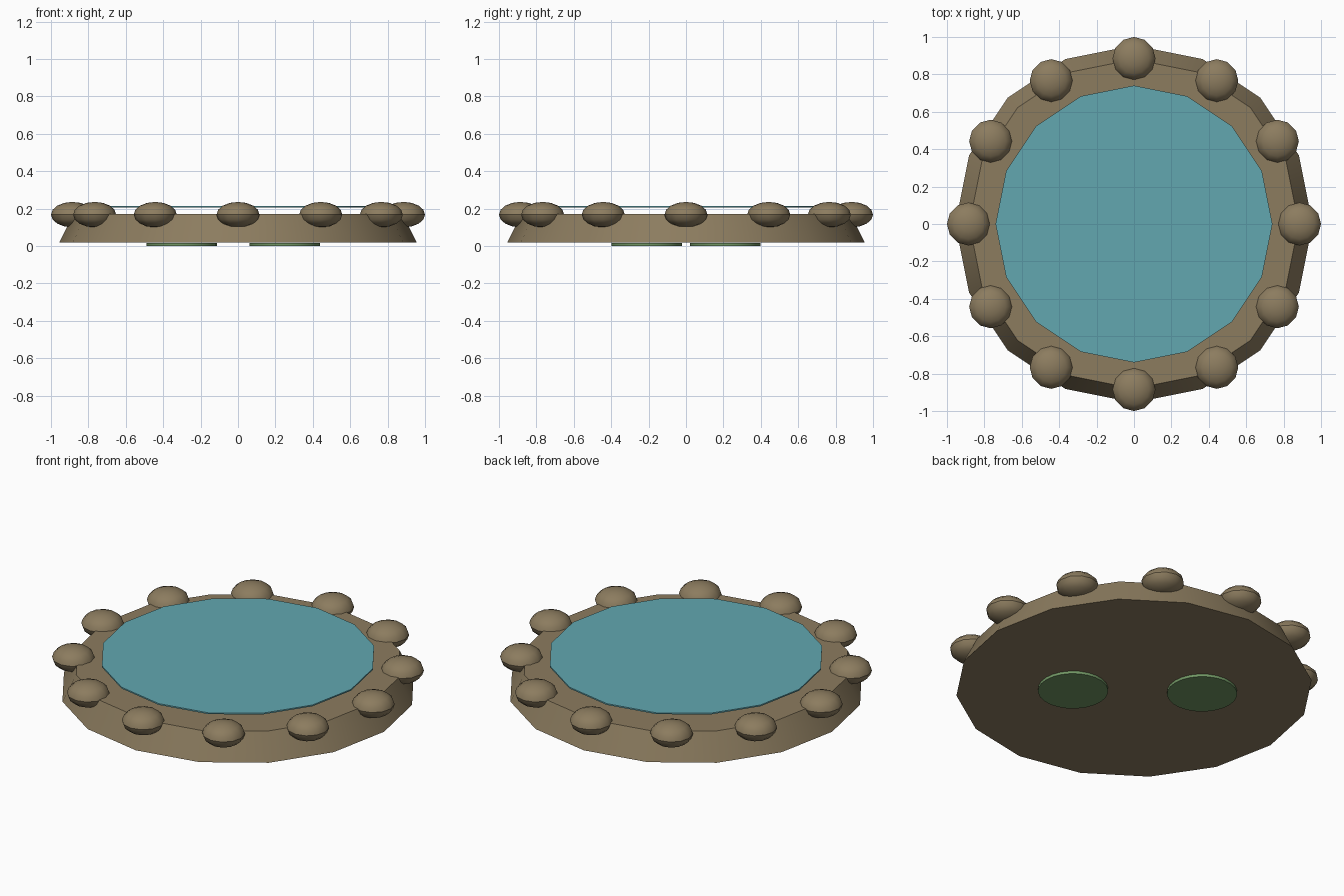
import bpy
from math import cos, sin, radians, tau

cube = bpy.data.objects.get("Cube")
if cube:
    bpy.data.objects.remove(cube, do_unlink=True)


def linear(c):
    c /= 255
    return c / 12.92 if c <= 0.04045 else ((c + 0.055) / 1.055) ** 2.4


def material(name, rgb):
    mat = bpy.data.materials.new(name)
    color = [linear(c) for c in rgb] + [1.0]
    mat.use_nodes = True
    mat.diffuse_color = color
    mat.node_tree.nodes["Principled BSDF"].inputs["Base Color"].default_value = color
    return mat


stone = material("stone brown", (140, 124, 95))
water = material("water teal", (98, 167, 176))
leaf = material("leaf green", (113, 150, 100))


def finish(name, mat):
    obj = bpy.context.object
    obj.name = name
    obj.data.materials.append(mat)
    bpy.ops.object.shade_smooth_by_angle(angle=radians(35))
    return obj


def disc(name, mat, sides, r_bottom, r_top, z0, z1, x=0, y=0):
    bpy.ops.mesh.primitive_cone_add(vertices=sides, radius1=r_bottom, radius2=r_top,
                                    depth=z1 - z0, location=(x, y, (z0 + z1) / 2))
    return finish(name, mat)


# Sloping pond bank and the water sheet above it
disc("pond_bank", stone, 16, 0.955, 0.88, 0.02, 0.172)
disc("water_surface", water, 16, 0.74, 0.74, 0.206, 0.214)

# Flattened stones around the rim
for i in range(12):
    a = tau * i / 12
    bpy.ops.mesh.primitive_uv_sphere_add(segments=12, ring_count=8, radius=1,
                                         location=(0.885 * cos(a), 0.885 * sin(a), 0.168))
    bpy.context.object.scale = (0.115, 0.115, 0.068)
    bpy.ops.object.transform_apply(location=False, rotation=False, scale=True)
    finish(f"rim_stone_{i + 1}", stone)

# Lily pads beneath the bank
for side, x, y in (("right", -0.30, 0.21), ("left", 0.25, -0.21)):
    disc(f"lily_pad_{side}", leaf, 24, 0.188, 0.188, 0, 0.016, x, y)
